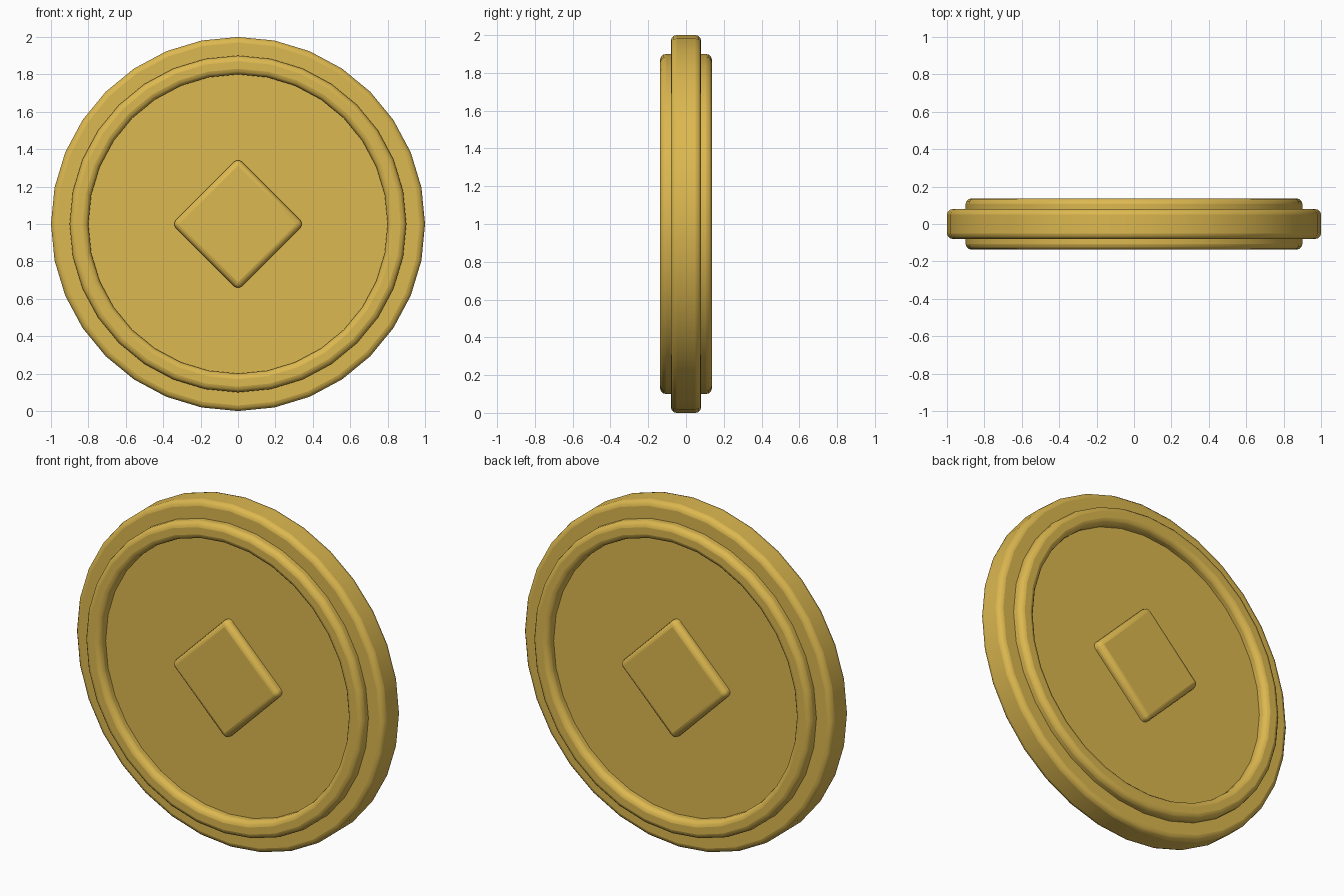
import bpy, math

if "Cube" in bpy.data.objects:
    bpy.data.objects.remove(bpy.data.objects["Cube"])

SIDES = 32
gold = bpy.data.materials.new("gold")
gold.diffuse_color = (0.72, 0.48, 0.08, 1)
gold.use_nodes = True
gold.node_tree.nodes["Principled BSDF"].inputs["Base Color"].default_value = gold.diffuse_color


def finish(obj, name, bevel):
    """Name, colour, round the edges and shade a part."""
    obj.name = obj.data.name = name
    obj.data.materials.append(gold)
    mod = obj.modifiers.new("rounded_edges", 'BEVEL')
    mod.width = bevel
    mod.segments = 3
    mod.limit_method = 'ANGLE'
    mod.angle_limit = math.radians(40)
    bpy.ops.object.select_all(action='DESELECT')
    obj.select_set(True)
    bpy.context.view_layer.objects.active = obj
    bpy.ops.object.shade_smooth_by_angle(angle=math.radians(40))


def ring(outer, inner, half):
    """Rectangular ring around the y axis."""
    profile = [(outer, -half), (outer, half), (inner, half), (inner, -half)]
    verts, faces = [], []
    for i in range(SIDES):
        a = 2 * math.pi * i / SIDES
        verts += [(r * math.cos(a), y, 1 + r * math.sin(a)) for r, y in profile]
        j = (i + 1) % SIDES
        for k in range(4):
            m = (k + 1) % 4
            faces.append((4 * i + k, 4 * i + m, 4 * j + m, 4 * j + k))
    mesh = bpy.data.meshes.new("ring")
    mesh.from_pydata(verts, [], faces)
    obj = bpy.data.objects.new("ring", mesh)
    bpy.context.collection.objects.link(obj)
    return obj


# Coin body
bpy.ops.mesh.primitive_cylinder_add(vertices=SIDES, radius=1, depth=0.16,
                                    location=(0, 0, 1), rotation=(math.pi / 2, 0, 0))
finish(bpy.context.object, "coin_body", 0.03)

# Raised rim, showing on both faces
finish(ring(0.9, 0.8, 0.137), "raised_rim", 0.03)

# Central diamond, showing on both faces
bpy.ops.mesh.primitive_cube_add(size=1, location=(0, 0, 1))
diamond = bpy.context.object
diamond.scale = (0.5, 0.25, 0.5)
bpy.ops.object.transform_apply(location=False, rotation=False, scale=True)
diamond.rotation_euler = (0, math.pi / 4, 0)
finish(diamond, "diamond", 0.03)
